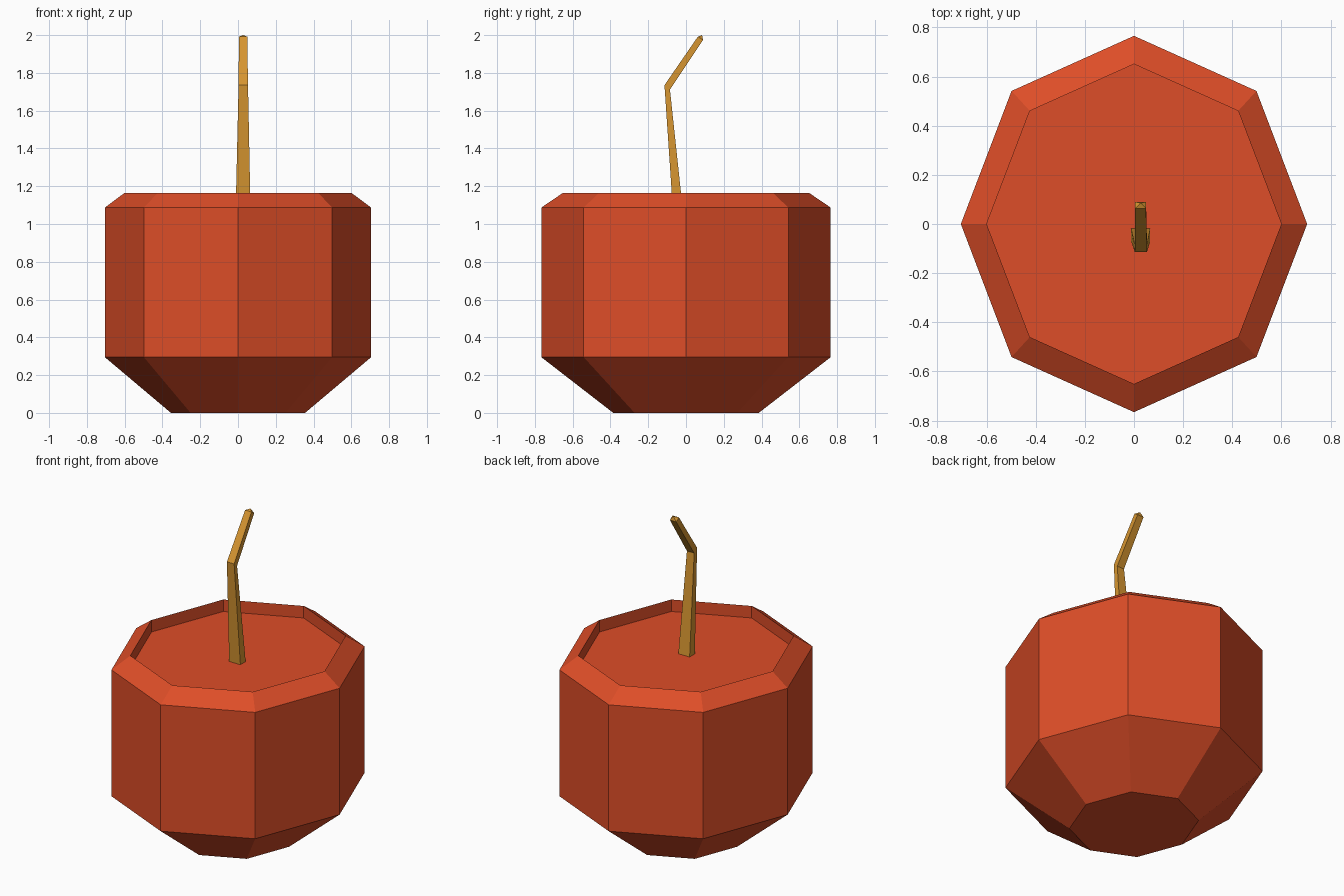
import bpy, math

if "Cube" in bpy.data.objects:
    bpy.data.objects.remove(bpy.data.objects["Cube"])


def material(name, colour):
    m = bpy.data.materials.new(name)
    m.diffuse_color = (*colour, 1)
    m.use_nodes = True
    m.node_tree.nodes["Principled BSDF"].inputs["Base Color"].default_value = m.diffuse_color
    return m


def loft(name, rings, mat, apex=None):
    """Skin a stack of equal-sized rings, capping both ends."""
    n = len(rings[0])
    verts = [p for ring in rings for p in ring]
    faces = [tuple(reversed(range(n)))]
    for r in range(len(rings) - 1):
        a, b = r * n, (r + 1) * n
        for i in range(n):
            j = (i + 1) % n
            faces.append((a + i, a + j, b + j, b + i))
    last = (len(rings) - 1) * n
    if apex:
        verts.append(apex)
        faces += [(last + i, last + (i + 1) % n, len(verts) - 1) for i in range(n)]
    else:
        faces.append(tuple(range(last, last + n)))
    mesh = bpy.data.meshes.new(name)
    mesh.from_pydata(verts, [], faces)
    mesh.materials.append(mat)
    obj = bpy.data.objects.new(name, mesh)
    bpy.context.collection.objects.link(obj)
    return obj


red = material("orange red", (0.73, 0.075, 0.021))
gold = material("golden straw", (0.67, 0.30, 0.030))

# Eight-sided oval body with a sloped rim and recessed top: (rx, ry, z)
profile = [(0.355, 0.385, 0), (0.705, 0.766, 0.295), (0.705, 0.766, 1.087),
           (0.60, 0.651, 1.165), (0.60, 0.651, 1.09)]
loft("body", [[(rx * math.cos(k * math.pi / 4), ry * math.sin(k * math.pi / 4), z)
               for k in range(8)] for rx, ry, z in profile], red)

# Bent, tapered drinking straw: (x0, x1, front y, front z, back y, back z)
sections = [(-0.012, 0.066, -0.070, 1.085, -0.018, 1.085),
            (0.003, 0.053, -0.114, 1.735, -0.085, 1.712),
            (0.005, 0.049, 0.063, 1.992, 0.090, 1.974)]
loft("straw", [[(x0, yf, zf), (x1, yf, zf), (x1, yb, zb), (x0, yb, zb)]
               for x0, x1, yf, zf, yb, zb in sections], gold, apex=(0.027, 0.085, 2.0))
